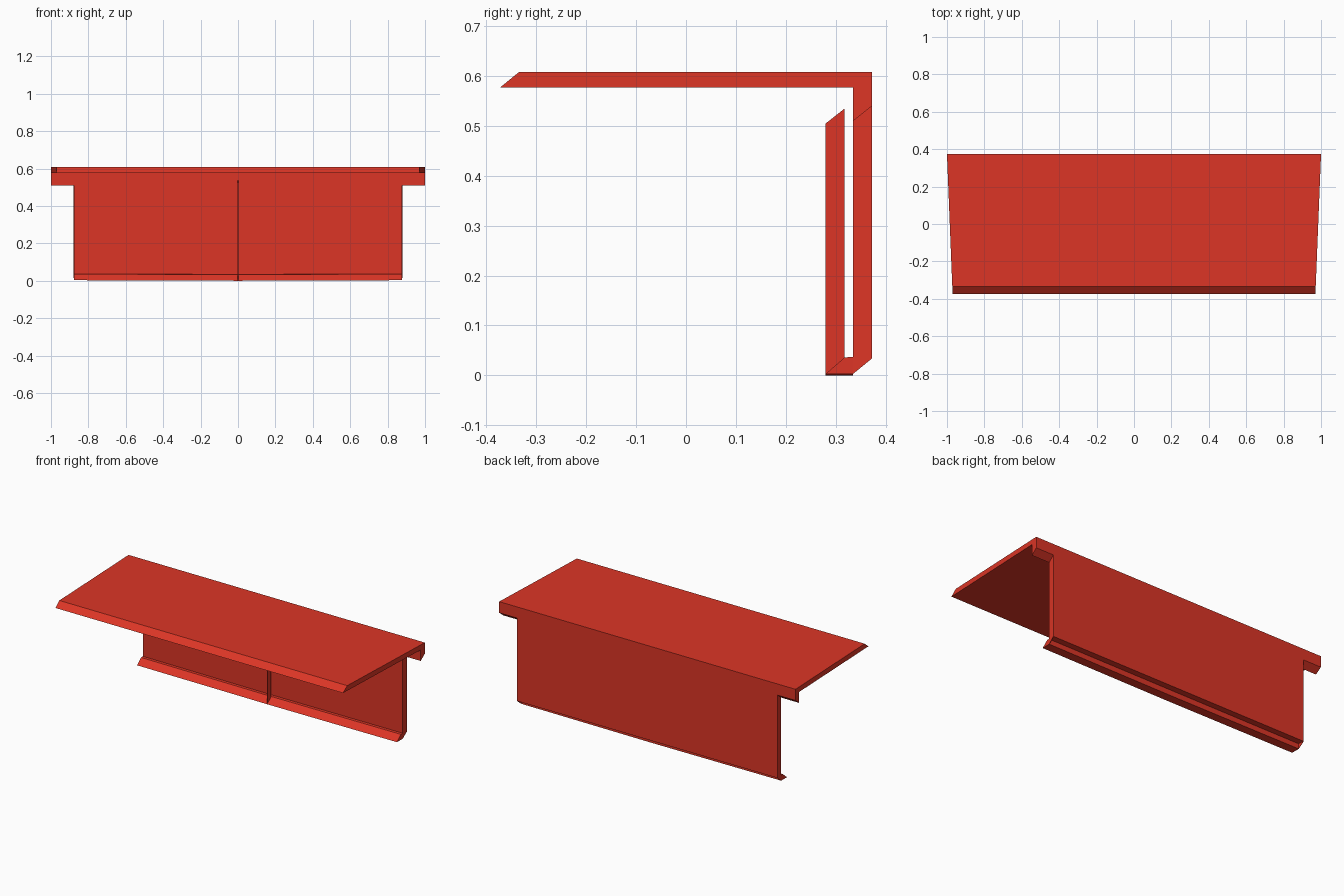
import bpy, bmesh

if "Cube" in bpy.data.objects:
    bpy.data.objects.remove(bpy.data.objects["Cube"])

red = bpy.data.materials.new("red")
red.diffuse_color = (0.72, 0.036, 0.019, 1)
red.use_nodes = True
red.node_tree.nodes["Principled BSDF"].inputs["Base Color"].default_value = red.diffuse_color


def extrude_x(name, profile, stations, half=lambda y: 1.0, lift=lambda x: 0.0):
    """Loft a (y, z) profile along x through the stations (fractions of half width)."""
    bm = bmesh.new()
    rings = []
    for s in stations:
        rings.append([bm.verts.new((s * half(y), y, z + lift(s))) for y, z in profile])
    n = len(profile)
    for a, b in zip(rings, rings[1:]):
        for i in range(n):
            j = (i + 1) % n
            bm.faces.new((a[i], a[j], b[j], b[i]))
    bm.faces.new(rings[0])
    bm.faces.new(rings[-1])
    bmesh.ops.recalc_face_normals(bm, faces=bm.faces)
    mesh = bpy.data.meshes.new(name)
    bm.to_mesh(mesh)
    bm.free()
    mesh.materials.append(red)
    obj = bpy.data.objects.new(name, mesh)
    bpy.context.collection.objects.link(obj)
    return obj


# Top panel with its short turned-down back band, tapering towards the front
extrude_x("top_panel",
          [(0.373, 0.608), (-0.335, 0.608), (-0.373, 0.577),
           (0.335, 0.577), (0.335, 0.51), (0.373, 0.54)],
          (-1, 1), half=lambda y: 0.97 + 0.03 * (y + 0.373) / 0.746)


# Back wall, narrower than the top
def wall_half(y):
    return 0.877 + 0.003 * max(0, (y - 0.335) / 0.038)


extrude_x("back_wall",
          [(0.335, 0.51), (0.373, 0.54), (0.373, 0.034), (0.335, 0.034)],
          (-1, 1), half=wall_half)

# Bottom lip, sagging very slightly at the middle
extrude_x("bottom_lip",
          [(0.28, 0.0), (0.335, 0.0), (0.335, 0.034), (0.318, 0.033)],
          (-1, 0, 1), half=wall_half, lift=lambda s: 0.003 * abs(s))

# Thin end plates closing the step under the wall
for side, name in ((-1, "left_end_plate"), (1, "right_end_plate")):
    extrude_x(name, [(0.335, 0.003), (0.373, 0.034), (0.335, 0.034)],
              (side * 0.998, side), half=wall_half)

# Thin upright divider standing on the lip at the centre
extrude_x("centre_divider",
          [(0.28, 0.001), (0.318, 0.033), (0.318, 0.535), (0.28, 0.505)],
          (-0.0015, 0.0015))
